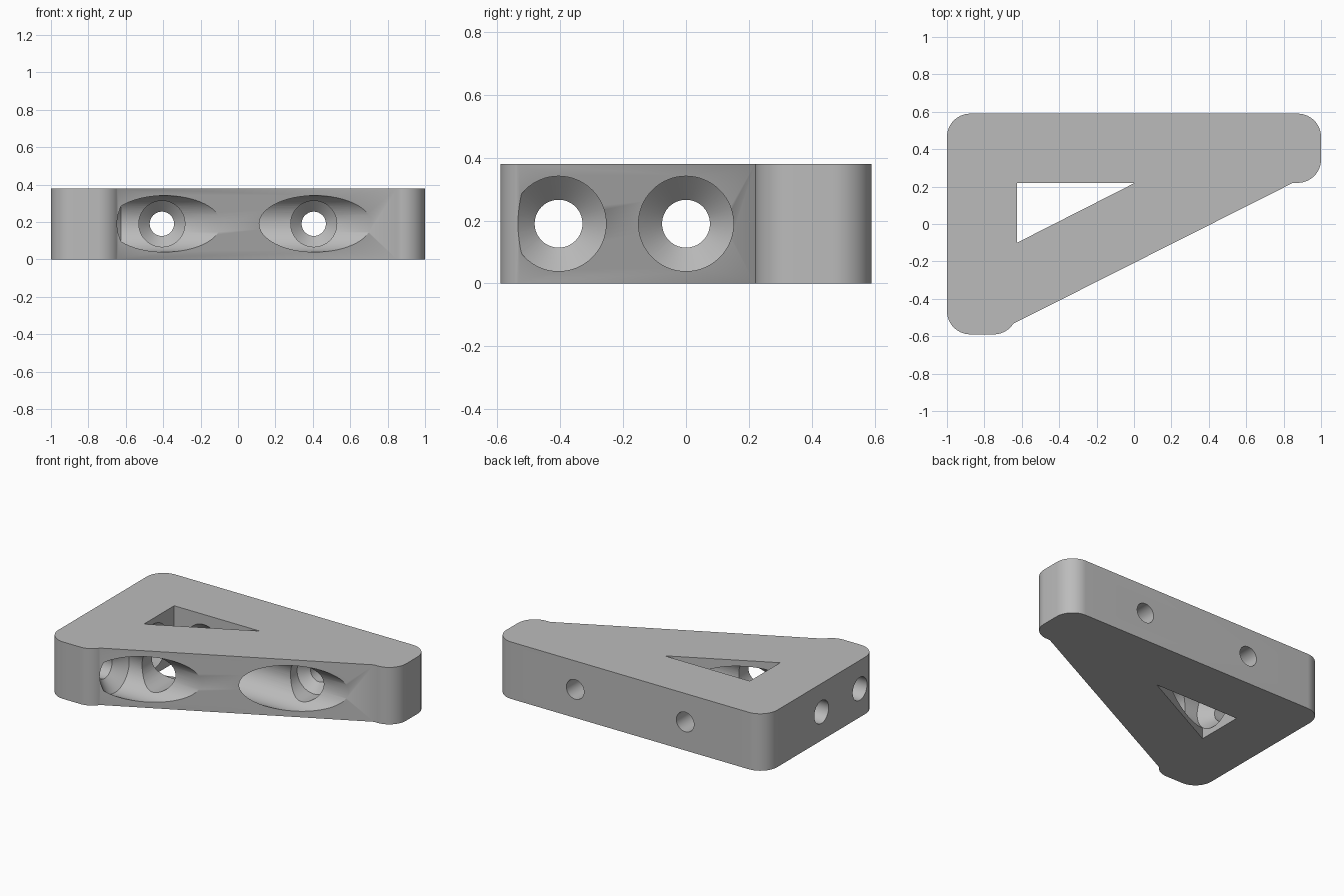
import bpy, bmesh, math
from mathutils import Matrix, Vector

if "Cube" in bpy.data.objects:
    bpy.data.objects.remove(bpy.data.objects["Cube"])

HEIGHT, MID = 0.38, 0.19
WALL_X, WALL_Y = -0.625, 0.22      # inner planes of the two arms
CORNER = 0.125

grey = bpy.data.materials.new("plain grey")
grey.use_nodes = True
grey.diffuse_color = (0.5, 0.5, 0.5, 1)
grey.node_tree.nodes["Principled BSDF"].inputs["Base Color"].default_value = (0.5, 0.5, 0.5, 1)


def make_object(name, bm):
    bmesh.ops.recalc_face_normals(bm, faces=bm.faces)
    mesh = bpy.data.meshes.new(name)
    bm.to_mesh(mesh)
    bm.free()
    obj = bpy.data.objects.new(name, mesh)
    bpy.context.collection.objects.link(obj)
    mesh.materials.append(grey)
    return obj


def prism(name, outline, z0, z1):
    bm = bmesh.new()
    face = bm.faces.new([bm.verts.new((x, y, z0)) for x, y in outline])
    top = bmesh.ops.extrude_face_region(bm, geom=[face])["geom"]
    verts = [v for v in top if isinstance(v, bmesh.types.BMVert)]
    bmesh.ops.translate(bm, verts=verts, vec=(0, 0, z1 - z0))
    return make_object(name, bm)


def arc(cx, cy, start, end, steps=16):
    angles = [math.radians(start + (end - start) * i / steps) for i in range(steps + 1)]
    return [(cx + CORNER * math.cos(a), cy + CORNER * math.sin(a)) for a in angles]


def screw_cutter(name, shank, head, seat, direction):
    """Lathed shank, countersink and head bore, opening along direction."""
    profile = [(0, -1), (shank, -1), (shank, shank - head), (head, 0), (head, 2), (0, 2)]
    bm = bmesh.new()
    verts = [bm.verts.new((r, 0, h)) for r, h in profile]
    edges = [bm.edges.new(pair) for pair in zip(verts, verts[1:])]
    bmesh.ops.spin(bm, geom=verts + edges, cent=(0, 0, 0), axis=(0, 0, 1),
                   angle=math.tau, steps=64)
    bmesh.ops.remove_doubles(bm, verts=bm.verts, dist=1e-5)
    turn = Vector((0, 0, 1)).rotation_difference(Vector(direction)).to_matrix().to_4x4()
    bm.transform(Matrix.Translation(seat) @ turn)
    return make_object(name, bm)


# Bracket body: two arms with rounded ends joined by a sloping brace
outline = (arc(0.875, 0.465, 90, 0)[::-1] + arc(-0.875, 0.465, 90, 180)
           + arc(-0.875, -0.465, 180, 270) + arc(-0.75, -0.465, 270, 327)
           + [(0.85, WALL_Y)] + arc(0.875, 0.345, 270, 360))
bracket = prism("corner_bracket", outline, 0, HEIGHT)

# Triangular window and countersunk screw holes through each arm
cutters = [prism("window_cutter",
                 [(WALL_X, WALL_Y), (0.005, WALL_Y), (WALL_X, -0.1)], -0.2, HEIGHT + 0.2)]
for y in (-0.405, 0):
    cutters.append(screw_cutter("side_hole_cutter", 0.076, 0.151, (WALL_X, y, MID), (1, 0, 0)))
for x in (-0.407, 0.405):
    cutters.append(screw_cutter("back_hole_cutter", 0.065, 0.123, (x, WALL_Y, MID), (0, -1, 0)))

bpy.context.view_layer.objects.active = bracket
for cutter in cutters:
    cutter.hide_render = True
    cut = bracket.modifiers.new("cut", "BOOLEAN")
    cut.operation = "DIFFERENCE"
    cut.solver = "EXACT"
    cut.object = cutter
    bpy.ops.object.modifier_apply(modifier=cut.name)
    bpy.data.objects.remove(cutter)

bpy.ops.object.select_all(action="DESELECT")
bracket.select_set(True)
bpy.ops.object.shade_smooth_by_angle(angle=math.radians(30))
